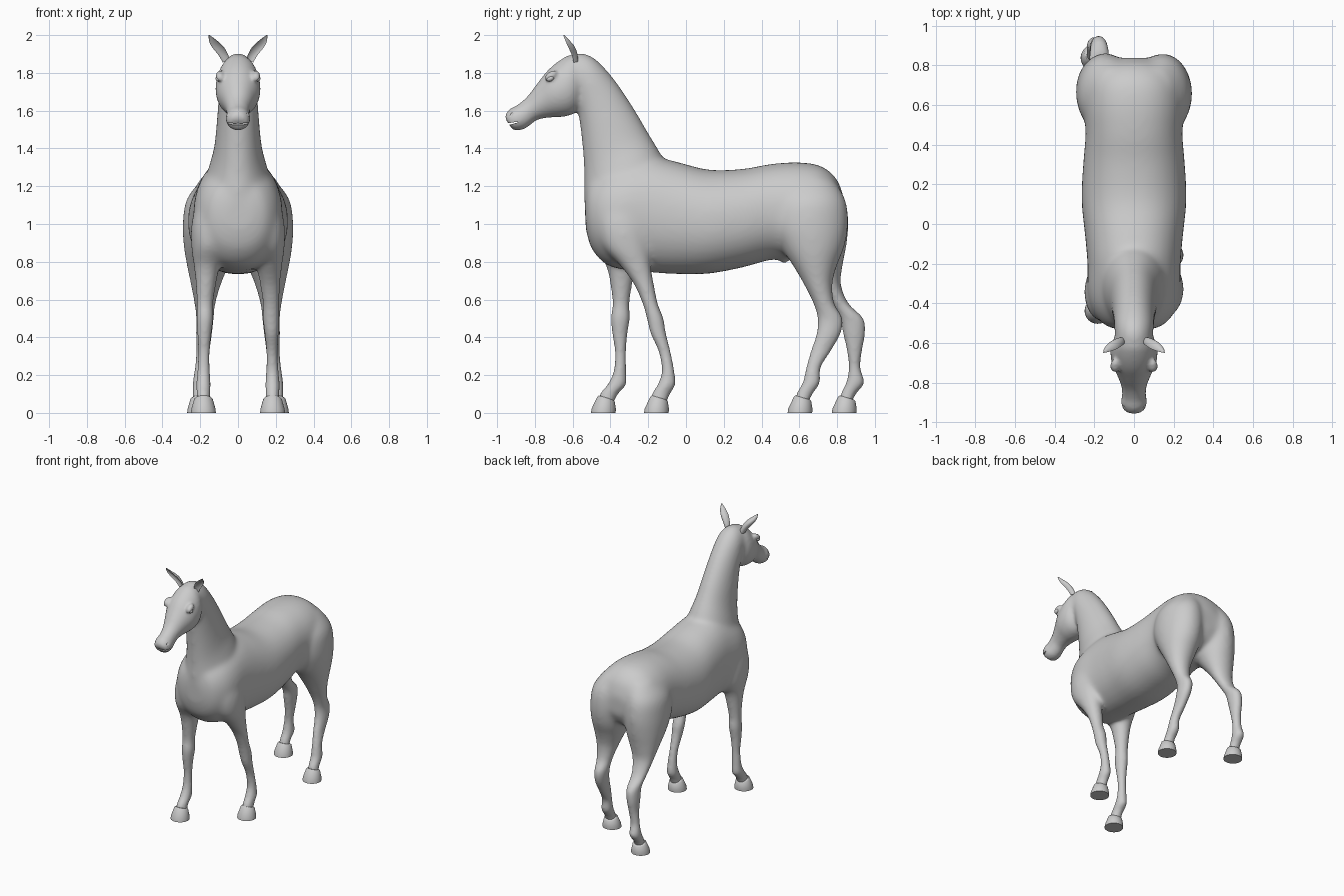
import bpy, bmesh, math
from mathutils import Vector, Matrix


def obj_from(bm, name):
    bmesh.ops.recalc_face_normals(bm, faces=bm.faces[:])
    me = bpy.data.meshes.new(name)
    bm.to_mesh(me)
    bm.free()
    ob = bpy.data.objects.new(name, me)
    bpy.context.collection.objects.link(ob)
    return ob


def smooth_rows(rows, steps):
    # Catmull-Rom interpolation of the section parameters
    rows = [Vector(r) for r in rows]
    out = []
    for i in range(len(rows) - 1):
        p0, p1 = rows[max(i - 1, 0)], rows[i]
        p2, p3 = rows[i + 1], rows[min(i + 2, len(rows) - 1)]
        for k in range(steps):
            t = k / steps
            out.append(p1 + (p2 - p0) * (t / 2)
                       + (p0 * 2 - p1 * 5 + p2 * 4 - p3) * (t * t / 2)
                       + (p1 * 3 - p0 - p2 * 3 + p3) * (t ** 3 / 2))
    return out + [rows[-1]]


def loft(bm, rows, steps=4, n=32, e=1.0, cup=False):
    # each row: first edge y,z / opposite edge y,z / centre x / half width
    rings = []
    for y1, z1, y2, z2, x, w in smooth_rows(rows, steps):
        ring = []
        for k in range(n):
            a = 2 * math.pi * k / n
            c, s = math.cos(a), math.sin(a)
            c = math.copysign(abs(c) ** e, c)
            s = math.copysign(abs(s) ** e, s)
            if cup and c > 0:
                c *= -0.45
            ring.append(bm.verts.new((x + w * s, (y1 + y2) / 2 + c * (y1 - y2) / 2,
                                      (z1 + z2) / 2 + c * (z1 - z2) / 2)))
        rings.append(ring)
    faces = [bm.faces.new(rings[0]), bm.faces.new(rings[-1][::-1])]
    for r, q in zip(rings, rings[1:]):
        for k in range(n):
            faces.append(bm.faces.new((r[k], q[k], q[(k + 1) % n], r[(k + 1) % n])))
    bmesh.ops.recalc_face_normals(bm, faces=faces)


def ball(bm, loc, scale, tilt=0.0):
    bmesh.ops.create_uvsphere(bm, u_segments=20, v_segments=12, radius=1,
                              matrix=Matrix.Translation(loc) @ Matrix.Rotation(tilt, 4, 'X')
                              @ Matrix.Diagonal((*scale, 1)))


def activate(ob):
    bpy.ops.object.select_all(action='DESELECT')
    ob.select_set(True)
    bpy.context.view_layer.objects.active = ob


bm = bmesh.new()
# torso
loft(bm, [(-.537, 1.12, -.53, .97, 0, .07), (-.515, 1.22, -.50, .87, 0, .15),
          (-.44, 1.29, -.43, .79, 0, .21), (-.34, 1.33, -.34, .76, 0, .235),
          (-.20, 1.36, -.20, .745, 0, .235), (-.05, 1.33, -.05, .735, 0, .248),
          (.12, 1.288, .12, .737, 0, .265), (.30, 1.292, .30, .77, 0, .257),
          (.45, 1.318, .45, .81, 0, .245), (.60, 1.327, .60, .82, 0, .25),
          (.72, 1.305, .70, .86, 0, .23), (.80, 1.235, .79, .91, 0, .17),
          (.838, 1.13, .835, .99, 0, .08)], e=.92)
# neck
loft(bm, [(-.08, 1.27, -.50, .95, 0, .18), (-.14, 1.385, -.537, 1.10, 0, .165),
          (-.20, 1.485, -.54, 1.28, 0, .13), (-.27, 1.605, -.55, 1.42, 0, .115),
          (-.37, 1.755, -.565, 1.55, 0, .105), (-.47, 1.868, -.58, 1.65, 0, .10),
          (-.55, 1.907, -.60, 1.68, 0, .09), (-.62, 1.89, -.65, 1.72, 0, .075)])
# head
loft(bm, [(-.55, 1.86, -.55, 1.72, 0, .05), (-.60, 1.897, -.555, 1.64, 0, .10),
          (-.66, 1.872, -.59, 1.585, 0, .118), (-.73, 1.815, -.66, 1.567, 0, .113),
          (-.79, 1.74, -.73, 1.563, 0, .085), (-.84, 1.675, -.79, 1.55, 0, .064),
          (-.89, 1.632, -.83, 1.52, 0, .06), (-.93, 1.61, -.865, 1.50, 0, .065),
          (-.955, 1.58, -.91, 1.497, 0, .052), (-.955, 1.555, -.93, 1.517, 0, .03)])
# brows and belly sheath
for s in (-1, 1):
    ball(bm, (s * .095, -.715, 1.785), (.025, .04, .022), .6)
ball(bm, (0, .52, .81), (.025, .03, .025))

# legs: shared (z, x, half width), then front/back y for each pose
FORE = [(1.15, .14, .07), (1.0, .155, .092), (.88, .16, .088), (.78, .165, .07),
        (.68, .17, .053), (.58, .175, .043), (.5, .175, .044), (.42, .178, .037),
        (.32, .18, .03), (.22, .182, .033), (.15, .183, .038), (.10, .183, .036),
        (.04, .183, .04)]
HIND = [(1.24, .10, .09), (1.13, .135, .138), (1.0, .145, .148), (.88, .15, .138),
        (.78, .16, .112), (.68, .17, .08), (.58, .175, .056), (.5, .175, .046),
        (.42, .18, .042), (.33, .185, .035), (.24, .195, .033), (.16, .2, .039),
        (.10, .203, .036), (.04, .203, .04)]
FORE_L = [(-.46, -.22), (-.49, -.2), (-.48, -.2), (-.425, -.26), (-.40, -.285),
          (-.388, -.30), (-.397, -.298), (-.39, -.31), (-.376, -.318), (-.383, -.317),
          (-.415, -.318), (-.455, -.36), (-.46, -.39)]
FORE_R = [(-.46, -.22), (-.47, -.2), (-.44, -.19), (-.35, -.185), (-.275, -.17),
          (-.23, -.15), (-.207, -.12), (-.187, -.106), (-.143, -.081), (-.128, -.062),
          (-.15, -.057), (-.18, -.085), (-.19, -.11)]
HIND_R = [(.55, .78), (.47, .845), (.45, .86), (.5, .84), (.565, .80), (.625, .775),
          (.675, .785), (.697, .828), (.692, .818), (.662, .768), (.637, .713),
          (.618, .708), (.585, .67), (.58, .64)]
HIND_L = [(.55, .78), (.47, .845), (.46, .862), (.53, .85), (.62, .83), (.70, .82),
          (.765, .86), (.813, .938), (.832, .948), (.852, .932), (.862, .923),
          (.848, .943), (.82, .90), (.81, .87)]
for s, shape, pose in ((-1, FORE, FORE_L), (1, FORE, FORE_R),
                       (-1, HIND, HIND_L), (1, HIND, HIND_R)):
    loft(bm, [(a, z, b, z, s * x, w) for (z, x, w), (a, b) in zip(shape, pose)], n=24)
body = obj_from(bm, "body")

# fuse the parts into one skin
m = body.modifiers.new("fuse", 'REMESH')
m.mode = 'VOXEL'
m.voxel_size = .01
activate(body)
bpy.ops.object.modifier_apply(modifier=m.name)
soft = body.vertex_groups.new(name="soft")
for v in body.data.vertices:
    w = min(1, max(0, (v.co.z - .66) / .15)) * min(1, max(0, (v.co.y + .64) / .1))
    if w > 0:
        soft.add([v.index], w, 'REPLACE')
for name, its, group in (("blend", 45, "soft"), ("polish", 6, "")):
    m = body.modifiers.new(name, 'SMOOTH')
    m.factor, m.iterations, m.vertex_group = .5, its, group
    bpy.ops.object.modifier_apply(modifier=name)

# mouth and nostril recesses
bm = bmesh.new()
ball(bm, (0, -.925, 1.532), (.09, .055, .005), .22)
for s in (-1, 1):
    ball(bm, (s * .06, -.925, 1.585), (.014, .012, .022), -.5)
cutter = obj_from(bm, "recess_cutter")
cutter.hide_render = True
cutter.hide_viewport = False
m = body.modifiers.new("recess", 'BOOLEAN')
m.operation, m.solver, m.object = 'DIFFERENCE', 'EXACT', cutter
activate(body)
bpy.ops.object.modifier_apply(modifier=m.name)
bpy.data.objects.remove(cutter)
parts = [body]

# hooves
for name, s, x, y in (("front_hoof_left", -1, .183, -.503), ("front_hoof_right", 1, .183, -.222),
                      ("hind_hoof_left", -1, .203, .772), ("hind_hoof_right", 1, .203, .538)):
    bm = bmesh.new()
    loft(bm, [(y, 0, y + .13, 0, s * x, .066), (y + .003, .022, y + .132, .02, s * x, .064),
              (y + .033, .085, y + .125, .062, s * x, .049),
              (y + .042, .092, y + .117, .07, s * x, .04)], steps=1, n=32)
    parts.append(obj_from(bm, name))

# ears and eyes
for s, side in ((-1, "left"), (1, "right")):
    bm = bmesh.new()
    loft(bm, [(-.62, 1.85, -.57, 1.86, s * .06, .02), (-.635, 1.89, -.575, 1.90, s * .078, .026),
              (-.655, 1.93, -.59, 1.94, s * .105, .031), (-.66, 1.965, -.615, 1.97, s * .13, .023),
              (-.655, 1.998, -.645, 2.0, s * .152, .003)], n=24, cup=True)
    parts.append(obj_from(bm, "ear_" + side))
    bm = bmesh.new()
    ball(bm, (s * .104, -.718, 1.77), (.015, .021, .014), .4)
    parts.append(obj_from(bm, "eye_" + side))

for ob in parts:
    activate(ob)
    bpy.ops.object.shade_smooth_by_angle(angle=math.radians(40))
